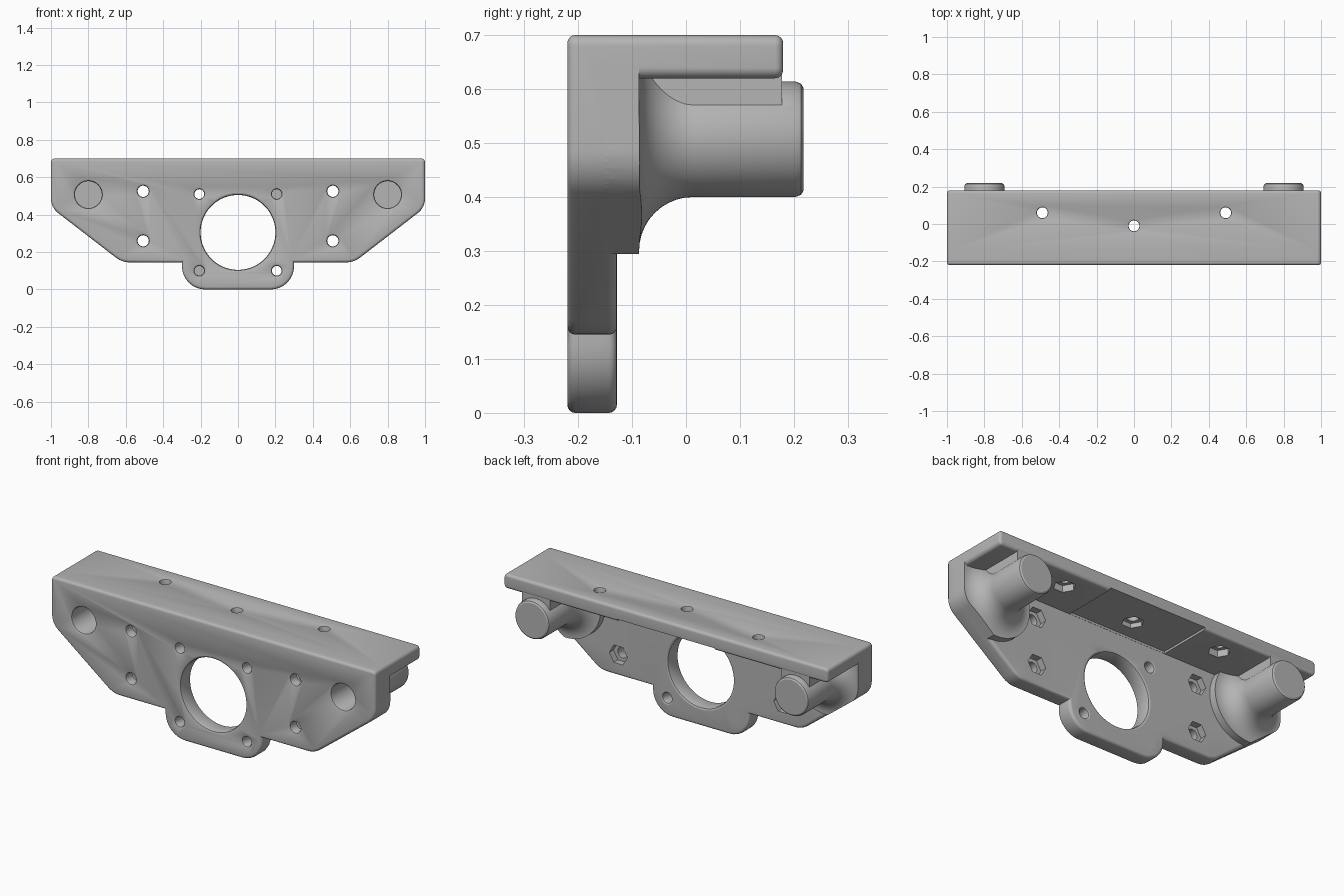
import bpy, bmesh
from math import sin, cos, pi, radians
from mathutils import Matrix, Vector

if "Cube" in bpy.data.objects:
    bpy.data.objects.remove(bpy.data.objects["Cube"], do_unlink=True)

grey = bpy.data.materials.new("plain grey")
grey.use_nodes = True
colour = (0.46, 0.46, 0.46, 1)
grey.diffuse_color = colour
grey.node_tree.nodes["Principled BSDF"].inputs["Base Color"].default_value = colour


def make(name, bm):
    bmesh.ops.recalc_face_normals(bm, faces=bm.faces)
    mesh = bpy.data.meshes.new(name)
    bm.to_mesh(mesh)
    bm.free()
    mesh.materials.append(grey)
    obj = bpy.data.objects.new(name, mesh)
    bpy.context.collection.objects.link(obj)
    return obj


def rounded(corners, steps=8):
    """Polygon from (x, z, radius) corners, each replaced by an arc."""
    out = []
    for i, (x, z, r) in enumerate(corners):
        p = Vector((x, z))
        if r == 0:
            out.append(p)
            continue
        a = (Vector(corners[i - 1][:2]) - p).normalized()
        b = (Vector(corners[(i + 1) % len(corners)][:2]) - p).normalized()
        half = a.angle(b) / 2
        centre = p + (a + b).normalized() * (r / sin(half))
        reach = r * cos(half) / sin(half)
        start, end = p + a * reach - centre, p + b * reach - centre
        sweep = pi - 2 * half
        for k in range(steps + 1):
            t = sweep * k / steps
            out.append(centre + (start * sin(sweep - t) + end * sin(t)) / sin(sweep))
    return out


def mirrored(half):
    return half + [(-x, z, r) for x, z, r in reversed(half)]


def prism(name, corners, y0, y1, bevel=0):
    bm = bmesh.new()
    face = bm.faces.new([bm.verts.new((p.x, y0, p.y)) for p in rounded(corners)])
    res = bmesh.ops.extrude_face_region(bm, geom=[face], use_keep_orig=True)
    top = [g for g in res["geom"] if isinstance(g, bmesh.types.BMVert)]
    bmesh.ops.translate(bm, verts=top, vec=(0, y1 - y0, 0))
    bmesh.ops.recalc_face_normals(bm, faces=bm.faces)
    if bevel:
        rims = [e for e in bm.edges if abs(e.verts[0].co.y - e.verts[1].co.y) < 1e-5]
        bmesh.ops.bevel(bm, geom=rims, offset=bevel, segments=4, profile=0.5,
                        affect='EDGES', clamp_overlap=False)
    return make(name, bm)


def box(name, x0, x1, y0, y1, z0, z1):
    return prism(name, [(x0, z0, 0), (x1, z0, 0), (x1, z1, 0), (x0, z1, 0)], y0, y1)


def lathe(name, profile, at, axis='Y', sides=32):
    """Closed solid from (radius, distance along axis) points."""
    bm = bmesh.new()
    rings = [[bm.verts.new((r * cos(2 * pi * k / sides), r * sin(2 * pi * k / sides), t))
              for k in range(sides)] for r, t in profile]
    for lo, hi in zip(rings, rings[1:]):
        for k in range(sides):
            n = (k + 1) % sides
            bm.faces.new((lo[k], lo[n], hi[n], hi[k]))
    bm.faces.new(rings[0])
    bm.faces.new(rings[-1])
    turn = Matrix.Rotation(-pi / 2, 4, 'X') if axis == 'Y' else Matrix.Identity(4)
    bm.transform(Matrix.Translation(at) @ turn)
    return make(name, bm)


def combine(target, tool, operation):
    mod = target.modifiers.new("combine", 'BOOLEAN')
    mod.operation, mod.solver, mod.object = operation, 'EXACT', tool
    bpy.context.view_layer.objects.active = target
    bpy.ops.object.modifier_apply(modifier=mod.name)
    bpy.data.objects.remove(tool, do_unlink=True)


def drill(r, start, end, b=0.01):
    """Hole profile with eased rims at both ends."""
    rim = [(r + b, -0.02), (r + b, 0), (r + b * 0.3, b * 0.3), (r, b)]
    return ([(q, start + t) for q, t in rim]
            + [(q, end - t) for q, t in reversed(rim)])


FRONT, BACK, RING = -0.22, -0.128, -0.087
BOSS_X, BOSS_Z = 0.8, 0.507
TOP, UNDER = 0.70, 0.62

# Face plate with the lower lobe, and the shelf behind it
outline = mirrored([(1, TOP, .02), (1, .438, .1), (.62, .145, .12), (.3, .145, 0), (.3, 0, .125)])
bracket = prism("mounting_bracket", outline, FRONT, BACK, 0.015)
shelf = prism("shelf", mirrored([(1, TOP, .02), (1, UNDER, .02)]), -0.19, 0.18, 0.015)
combine(bracket, shelf, 'UNION')

# Shallow relief under the middle of the shelf
combine(bracket, box("relief", -.3, .3, BACK + .001, .3, .54, UNDER + .012), 'DIFFERENCE')

# Flared bosses with a raised foot, trimmed to the plate outline
fillet = [(.207 - .1 * cos(a), .013 - .1 * sin(a)) for a in (pi / 2 * k / 10 for k in range(10, -1, -1))]
boss_profile = ([(.213, -.16), (.213, RING)] + fillet
                + [(.107, .203), (.103, .213), (.095, .218)])
for s in (-1, 1):
    boss = lathe("boss", boss_profile, (s * BOSS_X, 0, BOSS_Z), sides=64)
    trim = [(x, min(z, .66), 0 if z > .66 else r) for x, z, r in outline]
    combine(boss, prism("trim", trim, -0.15, 0.4), 'INTERSECT')
    combine(bracket, boss, 'UNION')
    x0, x1 = sorted((s * BOSS_X, s * 1.0))
    combine(bracket, box("foot_corner", x0, x1, -.15, RING, BOSS_Z, .65), 'UNION')
    x = s * BOSS_X
    combine(bracket, box("web", x - .086, x + .086, -.14, .178, BOSS_Z + .02, .65), 'UNION')

# Blind sockets, bolt holes and nut pockets
for s in (-1, 1):
    socket = [(.083, FRONT - .02), (.083, FRONT), (.075, FRONT + .004), (.072, FRONT + .012), (.072, .18)]
    combine(bracket, lathe("socket", socket, (s * BOSS_X, 0, BOSS_Z), sides=48), 'DIFFERENCE')
    for z in (.1, .51):
        combine(bracket, lathe("motor_hole", drill(.026, FRONT, BACK), (s * .207, 0, z)), 'DIFFERENCE')
    for z in (.26, .525):
        at = (s * .507, 0, z)
        combine(bracket, lathe("bolt_hole", drill(.03, FRONT, BACK), at), 'DIFFERENCE')
        combine(bracket, lathe("nut_pocket", [(.056, -.165), (.056, -.06)], at, sides=6), 'DIFFERENCE')

for x, y in ((-.49, .06), (0, -.01), (.49, .06)):
    hole = [(r, z) for r, z in drill(.029, UNDER - .02, TOP, .006)]
    combine(bracket, lathe("shelf_hole", hole, (x, y, 0), 'Z'), 'DIFFERENCE')
    combine(bracket, lathe("shelf_nut_pocket", [(.056, .58), (.056, .657)], (x, y, 0), 'Z', 6), 'DIFFERENCE')

# Large central bore
combine(bracket, lathe("bore", drill(.2, FRONT, BACK, .012), (0, 0, .305), sides=96), 'DIFFERENCE')

bpy.ops.object.select_all(action='DESELECT')
bracket.select_set(True)
bpy.context.view_layer.objects.active = bracket
bpy.ops.object.shade_smooth_by_angle(angle=radians(30))
